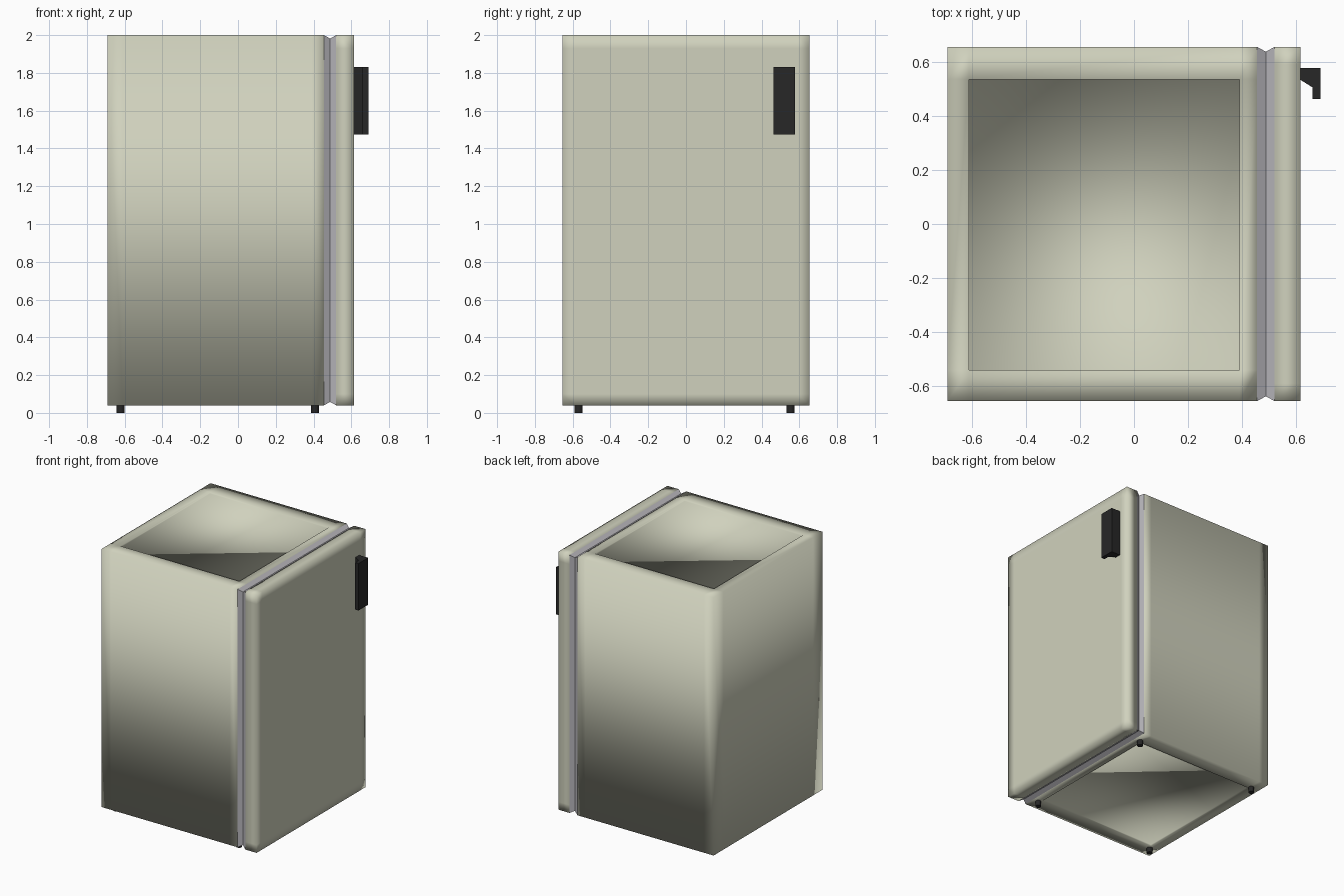
import bpy, bmesh
from mathutils import Vector

if "Cube" in bpy.data.objects:
    bpy.data.objects.remove(bpy.data.objects["Cube"])


def material(name, rgb):
    m = bpy.data.materials.new(name)
    m.diffuse_color = (*rgb, 1)
    m.use_nodes = True
    m.node_tree.nodes["Principled BSDF"].inputs["Base Color"].default_value = m.diffuse_color
    return m


cream = material("cream_enamel", (0.63, 0.64, 0.51))
grey = material("grey_rubber", (0.47, 0.46, 0.49))
black = material("black_plastic", (0.02, 0.02, 0.02))


def finish(name, bm, mat, smooth=False):
    bmesh.ops.recalc_face_normals(bm, faces=bm.faces)
    me = bpy.data.meshes.new(name)
    bm.to_mesh(me)
    bm.free()
    me.materials.append(mat)
    for p in me.polygons:
        p.use_smooth = smooth
    ob = bpy.data.objects.new(name, me)
    bpy.context.collection.objects.link(ob)
    return ob


def box(lo, hi, cuts=()):
    """Box between two corners, with extra edge loops as (axis, position)."""
    lo, hi = Vector(lo), Vector(hi)
    bm = bmesh.new()
    bmesh.ops.create_cube(bm, size=1)
    for v in bm.verts:
        v.co = Vector((lo[i] + (v.co[i] + 0.5) * (hi[i] - lo[i]) for i in range(3)))
    for axis, pos in cuts:
        co, no = Vector(), Vector()
        co[axis], no[axis] = pos, 1
        bmesh.ops.bisect_plane(bm, geom=bm.verts[:] + bm.edges[:] + bm.faces[:],
                               plane_co=co, plane_no=no)
    return bm


Y, Z0, Z1 = 0.655, 0.04, 2.0

# Cabinet: shell with shallow recessed panels on top and bottom
bm = box((-0.69, -Y, Z0), (0.455, Y, Z1),
         [(0, -0.61), (0, 0.39), (1, -0.54), (1, 0.535)])
bm.normal_update()
panels = [f for f in bm.faces if abs(f.normal.z) > 0.9
          and abs(f.calc_center_median().x + 0.11) < 0.1
          and abs(f.calc_center_median().y) < 0.1]
for f in panels:
    n = f.normal.copy()
    new = bmesh.ops.extrude_discrete_faces(bm, faces=[f])["faces"][0]
    for v in new.verts:
        v.co -= n * 0.012
finish("cabinet", bm, cream, True)

# Door seal: V-shaped groove around the gap
bm = bmesh.new()
rings = []
for x, d in ((0.455, 0), (0.4875, 0.018), (0.52, 0)):
    rings.append([bm.verts.new((x, y, z)) for y, z in (
        (-Y + d, Z0 + d), (Y - d, Z0 + d), (Y - d, Z1 - d), (-Y + d, Z1 - d))])
for a, b in zip(rings, rings[1:]):
    for i in range(4):
        j = (i + 1) % 4
        bm.faces.new((a[i], a[j], b[j], b[i]))
bm.faces.new(rings[0])
bm.faces.new(rings[-1])
finish("door_seal", bm, grey)

# Door
finish("door", box((0.52, -Y, Z0), (0.615, Y, Z1),
                   [(1, -0.59), (1, 0.59), (2, 0.1), (2, 1.93)]), cream, True)

# Handle: hooked profile extruded upward
bm = bmesh.new()
profile = [(0.612, 0.577), (0.69, 0.577), (0.69, 0.462), (0.66, 0.462),
           (0.66, 0.505), (0.612, 0.535)]
base = bm.faces.new([bm.verts.new((x, y, 1.475)) for x, y in profile])
ext = bmesh.ops.extrude_face_region(bm, geom=[base], use_keep_orig=True)["geom"]
for v in ext:
    if isinstance(v, bmesh.types.BMVert):
        v.co.z = 1.832
finish("door_handle", bm, black)

# Feet
for xn, x in (("left", -0.622), ("right", 0.408)):
    for yn, y in (("front", -0.57), ("back", 0.553)):
        bm = bmesh.new()
        bmesh.ops.create_cone(bm, cap_ends=True, segments=12, radius1=0.021,
                              radius2=0.021, depth=0.052)
        bmesh.ops.translate(bm, verts=bm.verts, vec=(x, y, 0.026))
        finish(f"{yn}_{xn}_foot", bm, black)
